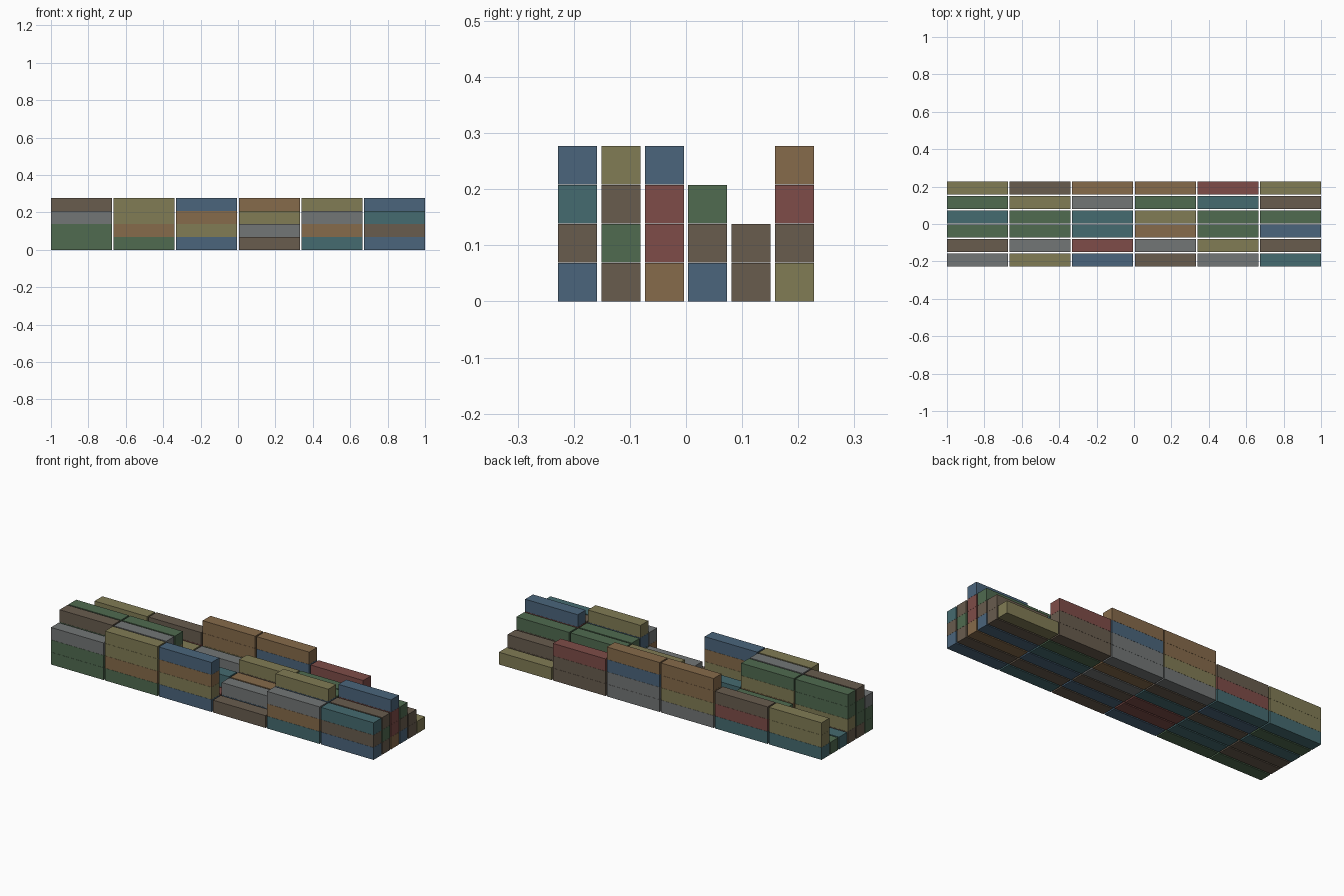
import bpy, bmesh
from mathutils import Matrix

if "Cube" in bpy.data.objects:
    bpy.data.objects.remove(bpy.data.objects["Cube"])

# container size and spacing
LX, LY, LZ = 0.3265, 0.0696, 0.0688
PX, PY, PZ = 0.3347, 0.0773, 0.0694

COLORS = {
    'b': ("blue", (0.07, 0.13, 0.20)), 't': ("teal", (0.06, 0.145, 0.16)),
    'o': ("olive", (0.22, 0.20, 0.09)), 'n': ("brown", (0.14, 0.107, 0.076)),
    'r': ("red", (0.21, 0.073, 0.065)), 'a': ("orange", (0.24, 0.145, 0.069)),
    'g': ("grey", (0.17, 0.18, 0.18)), 'e': ("green", (0.08, 0.145, 0.08)),
}
mats = {}
for key, (name, rgb) in COLORS.items():
    mats[key] = bpy.data.materials.new(name + "_paint")
    mats[key].diffuse_color = (*rgb, 1)

# one row per line, front to back; each word is a stack, bottom to top
ROWS = [
    "eeg eaoo boab n tag bnt",
    "neen tbrg r bg ntbo nen",
    "noee taoe rt na bee arrb",
    "t ne t gno tre bne",
    "e bo ng ae et nn",
    "too trn goaa ggba nnr o",
]


def box_mesh(key):
    bm = bmesh.new()
    bmesh.ops.create_cube(bm, size=1, matrix=Matrix.Diagonal((LX, LY, LZ, 1)))
    me = bpy.data.meshes.new("container_" + COLORS[key][0])
    bm.to_mesh(me)
    bm.free()
    me.materials.append(mats[key])
    return me


meshes = {k: box_mesh(k) for k in COLORS}

# stacked containers
for j, row in enumerate(ROWS):
    for i, stack in enumerate(row.split()):
        for k, key in enumerate(stack):
            ob = bpy.data.objects.new(f"container_row{j}_bay{i}_tier{k}", meshes[key])
            ob.location = ((i - 2.5) * PX, (j - 2.5) * PY, k * PZ + LZ / 2)
            bpy.context.collection.objects.link(ob)

for m in bpy.data.materials:
    if m.users and not m.is_grease_pencil:
        m.use_nodes = True
        m.node_tree.nodes["Principled BSDF"].inputs["Base Color"].default_value = m.diffuse_color
